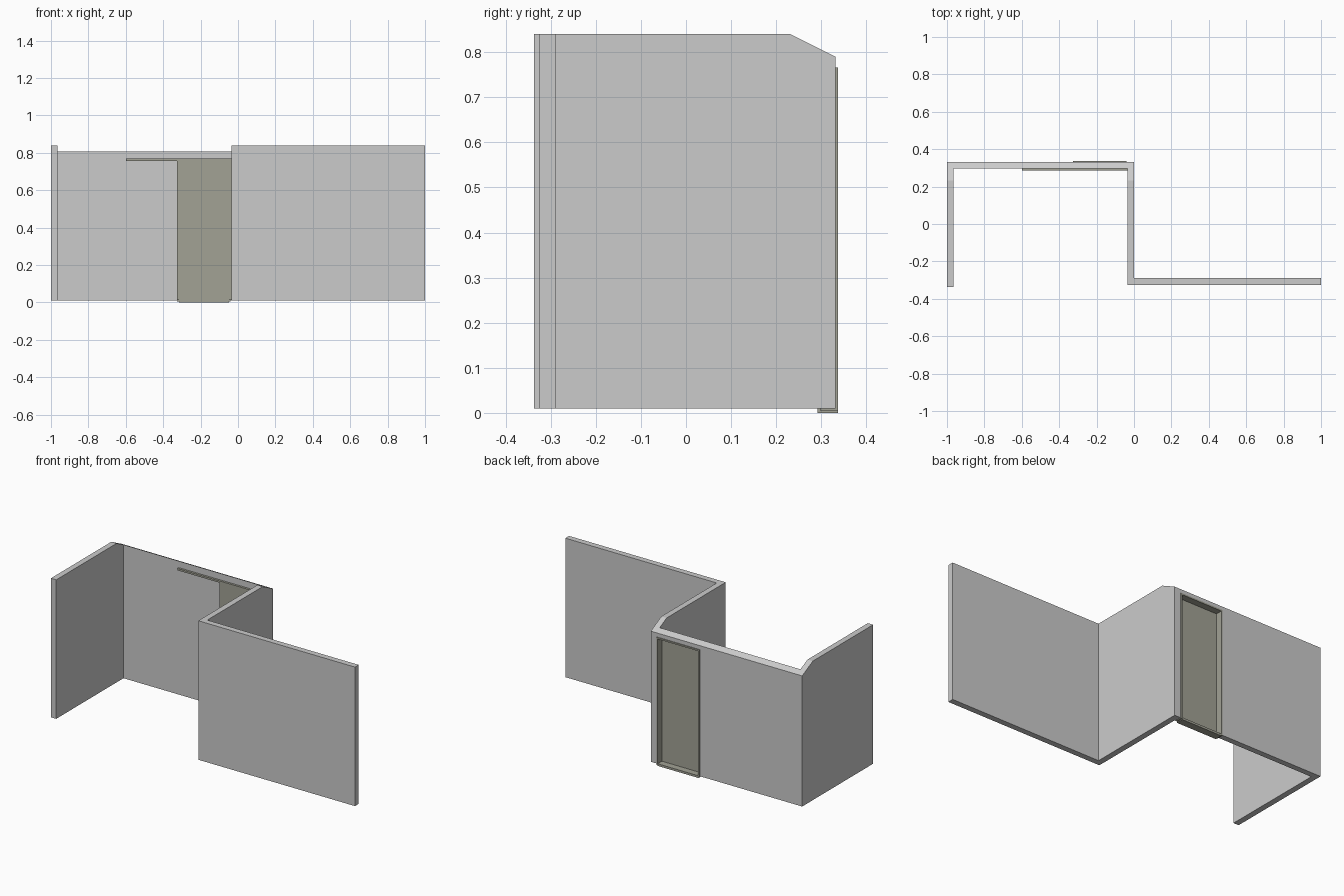
import bpy, bmesh

if "Cube" in bpy.data.objects:
    bpy.data.objects.remove(bpy.data.objects["Cube"])

def material(name, rgb):
    m = bpy.data.materials.new(name)
    m.diffuse_color = (*rgb, 1)
    m.use_nodes = True
    m.node_tree.nodes["Principled BSDF"].inputs["Base Color"].default_value = m.diffuse_color
    return m

GREY = material("wall_grey", (0.60, 0.60, 0.60))
TAN = material("door_tan", (0.36, 0.36, 0.30))

def finish(bm, name, mat):
    bmesh.ops.recalc_face_normals(bm, faces=bm.faces)
    me = bpy.data.meshes.new(name)
    bm.to_mesh(me)
    bm.free()
    me.materials.append(mat)
    ob = bpy.data.objects.new(name, me)
    bpy.context.collection.objects.link(ob)
    return ob

def prism(pts, axis, lo, hi):
    """Extrude a profile: axis 'z' takes (x, y) points, axis 'y' takes (x, z)."""
    bm = bmesh.new()
    pos = (lambda a, b, d: (a, b, d)) if axis == 'z' else (lambda a, b, d: (a, d, b))
    face = bm.faces.new([bm.verts.new(pos(a, b, lo)) for a, b in pts])
    ext = bmesh.ops.extrude_face_region(bm, geom=[face])
    step = pos(0, 0, hi - lo)
    bmesh.ops.translate(bm, vec=step,
                        verts=[g for g in ext['geom'] if isinstance(g, bmesh.types.BMVert)])
    return bm

def box(name, x0, x1, y0, y1, z0, z1, mat):
    return finish(prism([(x0, y0), (x1, y0), (x1, y1), (x0, y1)], 'z', z0, z1), name, mat)

# Walls: one folded plan, extruded up
plan = [(-1, -.337), (-.965, -.337), (-.965, .298), (-.035, .298), (-.035, -.325),
        (1, -.325), (1, -.29), (0, -.29), (0, .332), (-1, .332)]
bm = prism(plan, 'z', 0.01, 0.84)
# Sloping cut along the top of the back wall
bmesh.ops.bisect_plane(bm, geom=bm.verts[:] + bm.edges[:] + bm.faces[:],
                       plane_co=(0, .232, .84), plane_no=(0, .5, 1), clear_outer=True)
bmesh.ops.holes_fill(bm, edges=[e for e in bm.edges if e.is_boundary])
walls = finish(bm, "walls", GREY)

# Doorway cut through the back wall
cutter = box("doorway_cutter", -.32, -.042, .25, .4, -.1, .763, GREY)
mod = walls.modifiers.new("doorway", 'BOOLEAN')
mod.object = cutter
mod.solver = 'EXACT'
bpy.context.view_layer.objects.active = walls
bpy.ops.object.modifier_apply(modifier=mod.name)
bpy.data.objects.remove(cutter)

# Door frame: an arch lining the doorway, slightly proud of the outer wall
x0, x1, top, t = -.325, -.04, .766, .009
arch = [(x0, .005), (x0, top), (x1, top), (x1, .005),
        (x1 - t, .005), (x1 - t, top - t), (x0 + t, top - t), (x0 + t, .005)]
finish(prism(arch, 'y', .297, .337), "door_frame", TAN)
box("door_sill", x0 + t, x1 - t, .292, .337, 0, .013, TAN)

# Sliding door and its overhead rail on the inner side
box("sliding_door", -.325, -.036, .288, .297, .012, .757, TAN)
box("door_rail", -.6, -.036, .285, .299, .757, .768, TAN)
